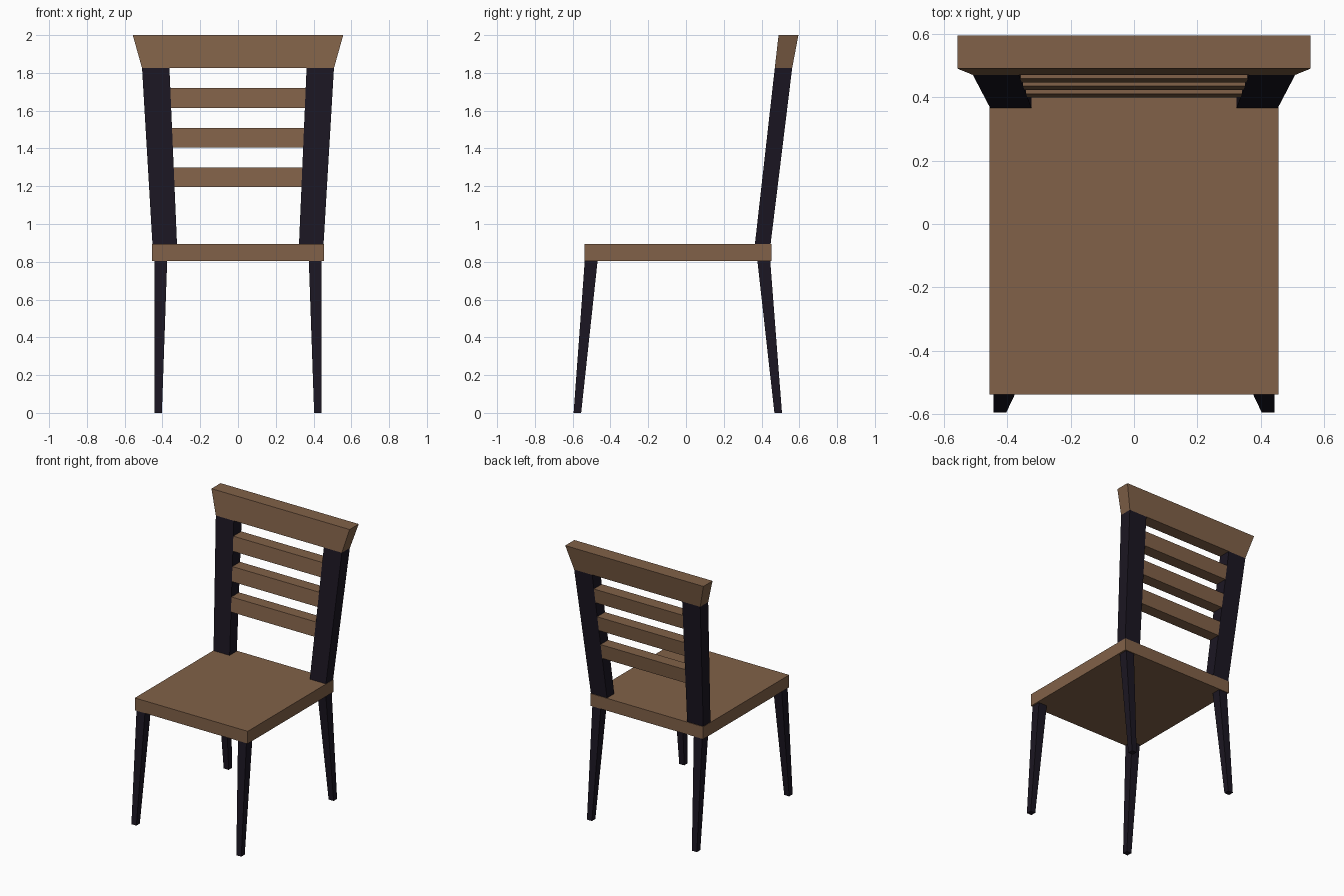
import bpy, bmesh

if "Cube" in bpy.data.objects:
    bpy.data.objects.remove(bpy.data.objects["Cube"])


def material(name, rgb):
    m = bpy.data.materials.new(name)
    m.diffuse_color = (*rgb, 1)
    m.use_nodes = True
    m.node_tree.nodes["Principled BSDF"].inputs["Base Color"].default_value = m.diffuse_color
    return m


WOOD = material("brown_wood", (0.22, 0.12, 0.065))
DARK = material("dark_wood", (0.011, 0.008, 0.016))


def prism(name, bottom, top, mat, mirror=False):
    """Tapered block between two rectangles, each (x0, x1, y0, y1, z)."""
    bm = bmesh.new()
    rings = []
    for x0, x1, y0, y1, z in (bottom, top):
        rings.append([bm.verts.new((x, y, z)) for x, y in
                      ((x0, y0), (x1, y0), (x1, y1), (x0, y1))])
    lo, hi = rings
    bm.faces.new(lo[::-1])
    bm.faces.new(hi)
    for i in range(4):
        j = (i + 1) % 4
        bm.faces.new((lo[i], lo[j], hi[j], hi[i]))
    bmesh.ops.recalc_face_normals(bm, faces=bm.faces)
    mesh = bpy.data.meshes.new(name)
    bm.to_mesh(mesh)
    bm.free()
    mesh.materials.append(mat)
    ob = bpy.data.objects.new(name, mesh)
    bpy.context.collection.objects.link(ob)
    if mirror:
        ob.modifiers.new("mirror", 'MIRROR').use_axis[0] = True
    return ob


SEAT_LOW, SEAT_TOP, RAIL_LOW = 0.805, 0.895, 1.825

# Seat
prism("seat", (-0.455, 0.455, -0.538, 0.452, SEAT_LOW),
      (-0.455, 0.455, -0.538, 0.452, SEAT_TOP), WOOD)

# Tapered, splayed legs (left and right by mirroring)
prism("front_legs", (0.403, 0.443, -0.595, -0.555, 0),
      (0.375, 0.443, -0.536, -0.468, SEAT_LOW), DARK, True)
prism("back_legs", (0.403, 0.443, 0.468, 0.508, 0),
      (0.375, 0.443, 0.378, 0.446, SEAT_LOW), DARK, True)

# Leaning back posts: (inner x, outer x, front y, back y) at each end
POST_LOW = (0.323, 0.453, 0.365, 0.448)
POST_TOP = (0.363, 0.508, 0.470, 0.562)
prism("back_posts", (*POST_LOW, SEAT_TOP), (*POST_TOP, RAIL_LOW), DARK, True)


# Slats fitted between the posts, following their lean
def slat_section(z):
    t = (z - SEAT_TOP) / (RAIL_LOW - SEAT_TOP)
    inner, _, front, back = (a + (b - a) * t for a, b in zip(POST_LOW, POST_TOP))
    return (-inner, inner, front, back, z)


for i in range(3):
    z = 1.195 + 0.21 * i
    prism(f"back_slat_{i + 1}", slat_section(z), slat_section(z + 0.104), WOOD)

# Flared top rail
prism("top_rail", (-0.508, 0.508, 0.470, 0.562, RAIL_LOW),
      (-0.557, 0.557, 0.490, 0.595, 2.0), WOOD)
